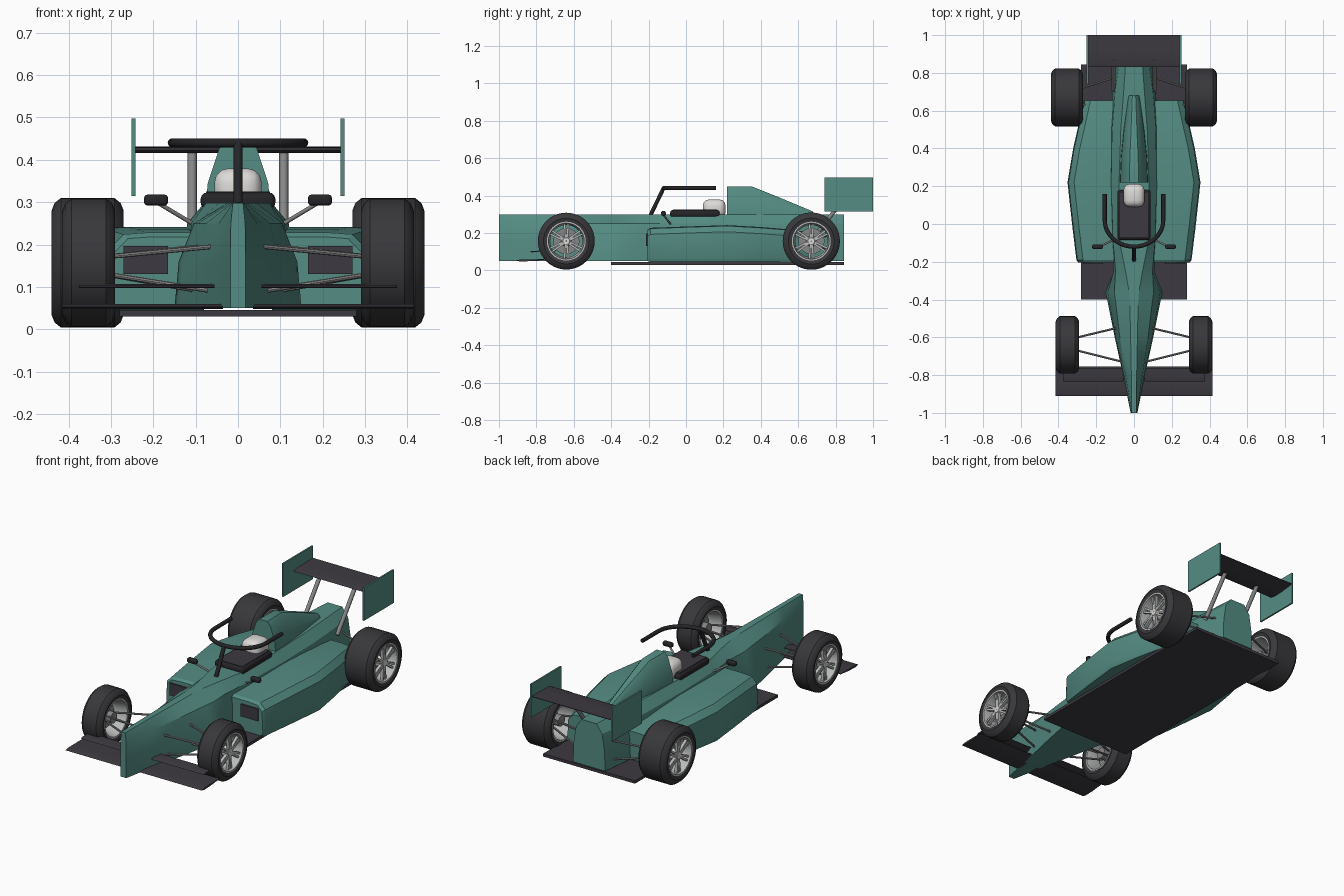
import bpy, bmesh, math
from mathutils import Vector

if "Cube" in bpy.data.objects:
    bpy.data.objects.remove(bpy.data.objects["Cube"])


def mat(name, rgb):
    m = bpy.data.materials.new(name)
    m.diffuse_color = (*rgb, 1)
    m.use_nodes = True
    m.node_tree.nodes["Principled BSDF"].inputs["Base Color"].default_value = m.diffuse_color
    return m


GREEN = mat("teal paint", (0.089, 0.262, 0.227))
CARBON = mat("dark carbon", (0.046, 0.042, 0.052))
TYRE = mat("tyre rubber", (0.040, 0.038, 0.043))
BLACK = mat("black trim", (0.018, 0.018, 0.021))
STEEL = mat("steel", (0.24, 0.24, 0.24))
RIM = mat("rim silver", (0.48, 0.50, 0.49))
WHITE = mat("helmet white", (0.72, 0.71, 0.69))


def finish(name, bm, material, angle=30):
    bmesh.ops.recalc_face_normals(bm, faces=bm.faces[:])
    me = bpy.data.meshes.new(name)
    bm.to_mesh(me)
    bm.free()
    me.materials.append(material)
    ob = bpy.data.objects.new(name, me)
    bpy.context.collection.objects.link(ob)
    bpy.ops.object.select_all(action='DESELECT')
    ob.select_set(True)
    bpy.context.view_layer.objects.active = ob
    bpy.ops.object.shade_smooth_by_angle(angle=math.radians(angle))
    return ob


def loft(name, rings, material, angle=30, closed=False):
    """Skin a row of equal-length point rings, capping the ends."""
    bm = bmesh.new()
    vs = [[bm.verts.new(p) for p in r] for r in rings]
    n = len(vs[0])
    pairs = list(zip(vs, vs[1:] + vs[:1])) if closed else list(zip(vs, vs[1:]))
    for a, b in pairs:
        for i in range(n):
            j = (i + 1) % n
            bm.faces.new((a[i], a[j], b[j], b[i]))
    if not closed:
        bm.faces.new(vs[0])
        bm.faces.new(vs[-1])
    return finish(name, bm, material, angle)


def box(name, lo, hi, material, bevel=0.0):
    bm = bmesh.new()
    bmesh.ops.create_cube(bm, size=1)
    for v in bm.verts:
        v.co = Vector([(l + h) / 2 + c * (h - l) for l, h, c in zip(lo, hi, v.co)])
    if bevel:
        bmesh.ops.bevel(bm, geom=bm.edges[:], offset=bevel, segments=3, affect='EDGES', profile=0.5)
    return finish(name, bm, material)


def tube(name, pts, r, material, sides=10):
    pts = [Vector(p) for p in pts]
    rings = []
    for i, p in enumerate(pts):
        t = (pts[min(i + 1, len(pts) - 1)] - pts[max(i - 1, 0)]).normalized()
        ref = Vector((0, 0, 1)) if abs(t.z) < 0.95 else Vector((1, 0, 0))
        u = t.cross(ref).normalized()
        w = u.cross(t)
        rings.append([p + r * (math.cos(a) * u + math.sin(a) * w)
                      for a in (2 * math.pi * k / sides for k in range(sides))])
    return loft(name, rings, material, 40)


def lathe(name, profile, y, z, material, steps=40):
    """Spin a closed (x, radius) profile about a wheel axle."""
    rings = [[(x, y + r * math.cos(a), z + r * math.sin(a)) for x, r in profile]
             for a in (2 * math.pi * k / steps for k in range(steps))]
    return loft(name, rings, material, 35, closed=True)


# Main body: half widths at four heights along y
body = []
for y, w0, w1, w2, w3 in [(-1, .018, .018, .017, .012), (-.8, .058, .055, .045, .014),
                          (-.6, .102, .097, .075, .018), (-.42, .138, .13, .096, .022),
                          (-.36, .15, .14, .104, .026), (-.25, .105, .108, .098, .045),
                          (-.1, .12, .12, .11, .075), (.2, .13, .13, .12, .08),
                          (.5, .13, .13, .115, .07), (.7, .115, .112, .1, .055),
                          (.845, .098, .094, .08, .045)]:
    half = [(w0, .05), (w1, .16), (w2, .25), (w3, .298)]
    body.append([(x, y, z) for x, z in half] + [(-x, y, z) for x, z in half[::-1]])
loft("body", body, GREEN)

# Engine cover behind the cockpit
cover = []
for y, wb, wt, zt in [(.22, .075, .045, .45), (.35, .07, .04, .45), (.5, .055, .028, .39), (.68, .03, .016, .315)]:
    half = [(wb, .285), (wb * .9 + wt * .1, .285 + (zt - .285) * .35), (wt, zt - (zt - .285) * .15), (wt * .55, zt)]
    cover.append([(x, y, z) for x, z in half] + [(-x, y, z) for x, z in half[::-1]])
loft("engine_cover", cover, GREEN)

# Cockpit, helmet and safety hoop
box("cockpit_surround", (-.088, -.085, .283), (.088, .18, .323), BLACK, .015)
box("seat_opening", (-.075, -.07, .318), (.075, .165, .325), CARBON)
box("helmet", (-.056, .09, .28), (.056, .212, .38), WHITE, .034)
hoop = [(.155, .16, .44)] + [(.155 * math.cos(a), .02 - .14 * math.sin(a), .44)
                             for a in (math.pi * k / 20 for k in range(21))] + [(-.155, .16, .44)]
tube("hoop", hoop, .011, BLACK)
tube("hoop_post", [(0, -.12, .44), (0, -.19, .295)], .011, BLACK)

# Floor
box("floor", (-.28, -.4, .03), (.28, .845, .046), CARBON)


def wing(name, x0, x1, y0, y1, z, thick, rise, material):
    """Thin cambered plane, front edge y0 to rear edge y1."""
    c = y1 - y0
    sec = [(0, 0), (.15, .5), (.5, .45), (1, .1), (1, -.1), (.5, -.4), (.15, -.4)]
    return loft(name, [[(x, y0 + c * t, z + h * thick + rise * t * t) for t, h in sec] for x in (x0, x1)],
                material, 40)


# Rear wing
wing("rear_wing", -.245, .245, .83, 1.0, .422, .014, .008, CARBON)

for s, side in ((-1, "left"), (1, "right")):
    # Side pod with intake
    pod = []
    for y, xo, zt, zb in [(-.205, .295, .218, .05), (-.19, .305, .228, .045), (0, .328, .235, .045),
                          (.22, .352, .242, .045), (.4, .322, .232, .045), (.55, .288, .22, .045),
                          (.655, .265, .205, .05)]:
        pod.append([(s * x, y, z) for x, z in
                    [(.08, zb), (xo - .01, zb), (xo, zb + .02), (xo - .005, zt - .035),
                     (xo - .035, zt - .004), (xo - .09, zt), (.08, zt)]])
    loft(side + "_side_pod", pod, GREEN)
    a, b = sorted((s * .165, s * .27))
    box(side + "_intake", (a, -.213, .13), (b, -.2, .197), CARBON)

    # Front wing planes
    wing(side + "_front_wing", s * .035, s * .415, -.91, -.755, .053, .012, .006, CARBON)
    wing(side + "_front_flap", s * .055, s * .375, -.835, -.765, .1, .008, .006, CARBON)

    # Rear wing end plate and strut
    a, b = sorted((s * .242, s * .251))
    box(side + "_end_plate", (a, .74, .315), (b, 1.0, .498), GREEN)
    tube(side + "_wing_strut", [(s * .108, .71, .21), (s * .108, .875, .424)], .011, STEEL)

    # Mirror
    a, b = sorted((s * .165, s * .222))
    box(side + "_mirror", (a, -.133, .292), (b, -.108, .318), BLACK, .009)
    tube(side + "_mirror_stalk", [(s * .1, -.08, .245), (s * .185, -.12, .296)], .005, STEEL)

    # Wheels and suspension
    for end, y, xi, xo, R, arms in (("front", -.64, .29, .415, .152, ((-.55, -.61), (-.73, -.66))),
                                    ("rear", .67, .27, .44, .153, ((.59, .65), (.78, .70)))):
        n, z, w = f"{side}_{end}_", .157, xo - xi
        sh = .018
        lathe(n + "tyre", [(s * x, r) for x, r in
                           [(xi + .006, .1), (xi, R - .03), (xi + .007, R - .012), (xi + sh + .004, R),
                            (xo - sh - .004, R), (xo - .007, R - .012), (xo, R - .03), (xo - .006, .1)]],
              y, z, TYRE)
        lathe(n + "rim", [(s * x, r) for x, r in
                          [(xi + .004, .104), (xi + .004, .096), (xi + w / 2, .086), (xo - .004, .096),
                           (xo - .004, .104)]], y, z, RIM)
        xm = xi + w * .55
        lathe(n + "brake_disc", [(s * xm, .002), (s * xm, .07), (s * (xm + .012), .07),
                                 (s * (xm + .012), .002)], y, z, STEEL)
        xf = xo - .022
        lathe(n + "hub", [(s * xm, .002), (s * xm, .03), (s * xf, .026), (s * (xf + .01), .018),
                          (s * (xf + .01), .002)], y, z, WHITE, 20)
        # Paired spokes on the outer face
        bm = bmesh.new()
        for k in range(6):
            for d in (-.11, .11):
                a = math.pi / 3 * k + math.pi / 2
                p = [(.015, a + d * 2.5), (.093, a + d)]
                c = [Vector((0, math.cos(t) * r, math.sin(t) * r)) for r, t in p]
                q = (c[1] - c[0]).normalized().cross(Vector((1, 0, 0))) * .0055
                vs = [bm.verts.new((s * (xf + dx), y + v.y, z + v.z))
                      for dx in (-.008, .008) for v in (c[0] - q, c[0] + q, c[1] + q, c[1] - q)]
                for f in ((0, 1, 2, 3), (4, 5, 6, 7), (0, 1, 5, 4), (1, 2, 6, 5), (2, 3, 7, 6), (3, 0, 4, 7)):
                    bm.faces.new([vs[i] for i in f])
        finish(n + "spokes", bm, RIM)
        # Wishbones and axle
        for i, (ya, yb) in enumerate(arms):
            for level, za, zb in (("upper", .195, .168), ("lower", .09, .135)):
                xa = .06 if ya == -.73 else .09
                tube(f"{n}{level}_arm_{i + 1}", [(s * xa, ya, za), (s * (xi + w * .4), yb, zb)],
                     .0055, STEEL, 8)
        tube(n + "axle", [(s * (xi + .02), y, z), (s * xm, y, z)], .03, STEEL, 12)
